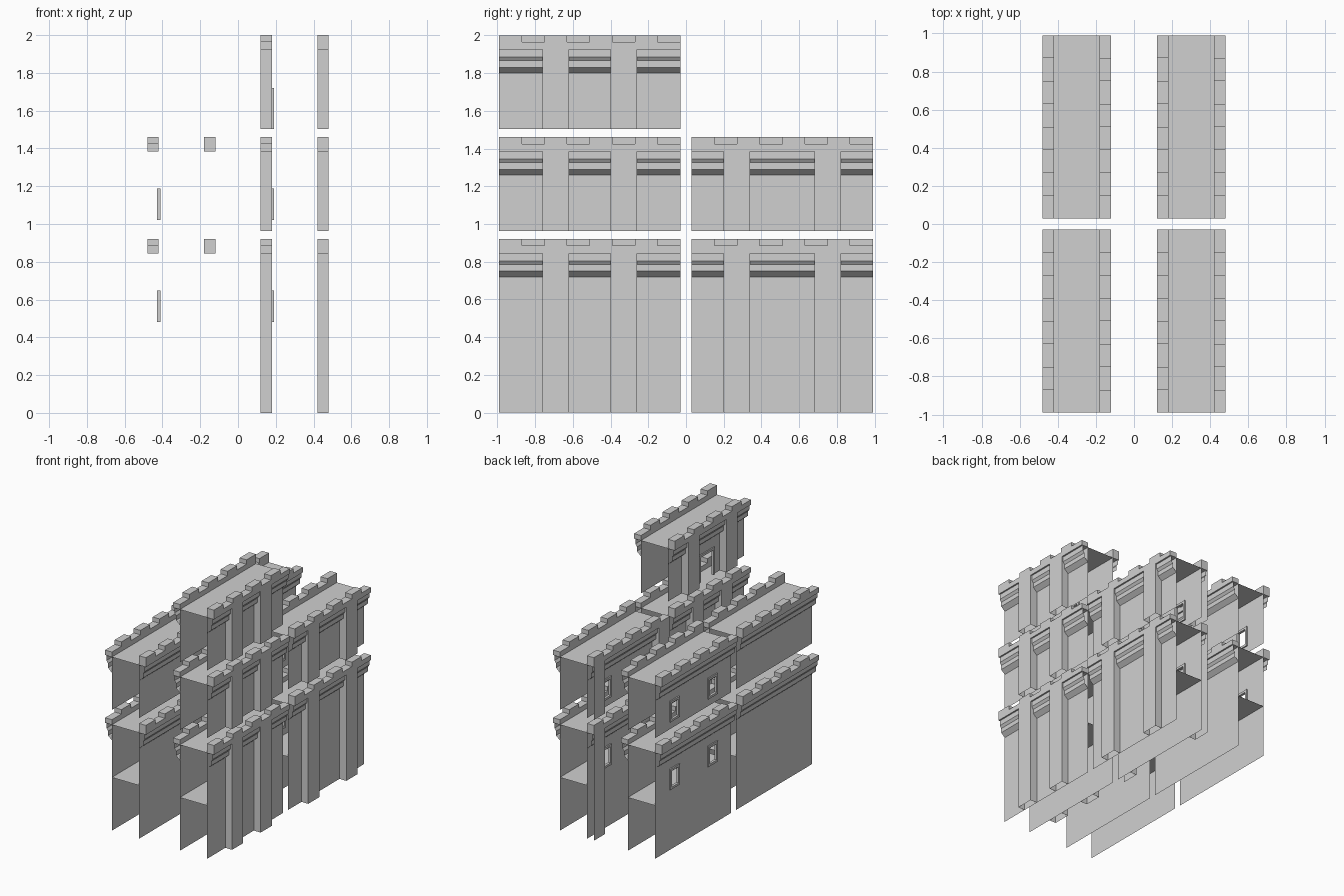
import bpy, bmesh

cube = bpy.data.objects.get("Cube")
if cube:
    bpy.data.objects.remove(cube, do_unlink=True)

grey = bpy.data.materials.new("stone_grey")
grey.use_nodes = True
colour = (0.63, 0.63, 0.63, 1)
grey.diffuse_color = colour
grey.node_tree.nodes["Principled BSDF"].inputs["Base Color"].default_value = colour

HALF = 0.12      # half the distance between the two walls
DEPTH = 0.06     # overhang of parapets and pillars
LENGTH = 0.96
PILLAR = 0.14
PARAPET = 0.075  # parapet height, merlons included


def finish(name, bm):
    mesh = bpy.data.meshes.new(name)
    bm.to_mesh(mesh)
    bm.free()
    mesh.materials.append(grey)
    obj = bpy.data.objects.new(name, mesh)
    bpy.context.collection.objects.link(obj)


def quad(bm, *points):
    bm.faces.new([bm.verts.new(p) for p in points])


def box(bm, xs, ys, zs):
    (x0, x1), (y0, y1), (z0, z1) = sorted(xs), sorted(ys), sorted(zs)
    made = bmesh.ops.create_cube(bm, size=1)["verts"]
    bmesh.ops.scale(bm, vec=(x1 - x0, y1 - y0, z1 - z0), verts=made)
    bmesh.ops.translate(bm, vec=((x0 + x1) / 2, (y0 + y1) / 2, (z0 + z1) / 2), verts=made)


def sheet_wall(name, x, y0, y1, z0, z1, holes):
    """Thin wall split into cells, leaving out the openings."""
    bm = bmesh.new()
    ys = sorted({y0, y1} | {v for h in holes for v in h[:2]})
    zs = sorted({z0, z1} | {v for h in holes for v in h[2:]})
    for a, b in zip(ys, ys[1:]):
        for c, d in zip(zs, zs[1:]):
            my, mz = (a + b) / 2, (c + d) / 2
            if not any(h[0] < my < h[1] and h[2] < mz < h[3] for h in holes):
                quad(bm, (x, a, c), (x, b, c), (x, b, d), (x, a, d))
    finish(name, bm)


def frame(name, x, hole, sill):
    """Bars around an opening, on both faces of the wall."""
    bm = bmesh.new()
    a, b, c, d = hole
    t = 0.018
    xs = (x - 0.01, x + 0.01)
    low = c - t if sill else c
    box(bm, xs, (a - t, a), (low, d + t))
    box(bm, xs, (b, b + t), (low, d + t))
    box(bm, xs, (a, b), (d, d + t))
    if sill:
        box(bm, xs, (a, b), (c - t, c))
    finish(name, bm)


def pillar_shells(name, x, out, y0, starts, z0, z1):
    """Hollow pillars, left open below and where they meet a module end."""
    bm = bmesh.new()
    for p in starts:
        a, b = y0 + p, y0 + p + PILLAR
        quad(bm, (out, a, z0), (out, b, z0), (out, b, z1), (out, a, z1))
        for y, at_end in ((a, p == 0), (b, p + PILLAR >= LENGTH)):
            if not at_end:
                quad(bm, (x, y, z0), (out, y, z0), (out, y, z1), (x, y, z1))
    bmesh.ops.remove_doubles(bm, verts=bm.verts, dist=0.0001)
    finish(name, bm)


def side(name, cx, d, y0, base, top, pillars, holes, sill):
    """One long side: wall, cornice, parapet, pillars and opening frames."""
    x, y1 = cx + d * HALF, y0 + LENGTH
    course, under = top - 0.035, top - PARAPET
    sheet_wall(name + "_wall", x, y0, y1, base, under, holes)
    for i, h in enumerate(holes):
        frame(f"{name}_frame_{i}", x, h, sill)

    # Stepped cornice, open at its ends
    bm = bmesh.new()
    profile = [(0.048, under), (0.048, top - 0.115), (0.034, top - 0.135),
               (0.034, top - 0.17), (0, top - 0.2)]
    for (o0, za), (o1, zb) in zip(profile, profile[1:]):
        xa, xb = x + d * o0, x + d * o1
        quad(bm, (xa, y0, za), (xa, y1, za), (xb, y1, zb), (xb, y0, zb))
    bmesh.ops.remove_doubles(bm, verts=bm.verts, dist=0.0001)
    finish(name + "_cornice", bm)

    # Parapet with merlons staggered between the two sides
    bm = bmesh.new()
    out = (x, x + d * DEPTH)
    box(bm, out, (y0, y1), (under, course))
    step = LENGTH / 8
    for i in range(0 if d > 0 else 1, 8, 2):
        box(bm, out, (y0 + i * step, y0 + (i + 1) * step), (course, top))
    finish(name + "_parapet", bm)

    if pillars:
        pillar_shells(name + "_pillars", x, x + d * DEPTH, y0, pillars, base, under)


def slab(name, cx, y0, z):
    bm = bmesh.new()
    a, b, y1 = cx - HALF, cx + HALF, y0 + LENGTH
    quad(bm, (a, y0, z), (b, y0, z), (b, y1, z), (a, y1, z))
    finish(name, bm)


def window_pair(y0, top):
    return [(y0 + c - 0.042, y0 + c + 0.042, top - 0.42, top - 0.291) for c in (0.24, 0.72)]


FRONT, BACK = -0.99, 0.03
THREE_BAY = (0.23, 0.59)
WIDE_BAY = (0.17, 0.65)
END_PIERS = (0, LENGTH - PILLAR)
LEVELS = [("lower", 0, 0.92), ("middle", 0.963, 1.46), ("upper", 1.503, 2.0)]

for level, base, top in LEVELS:
    for row, y0 in (("front", FRONT), ("back", BACK)):
        for col, cx in (("right", -0.3), ("left", 0.3)):
            if level == "upper" and (row, col) != ("front", "left"):
                continue
            name = f"{level}_{row}_{col}"
            outer, inner, holes, sill = (), (), [], True
            if col == "left":
                outer, inner = (THREE_BAY, THREE_BAY) if row == "front" else (WIDE_BAY, END_PIERS)
            if row == "back":
                holes = window_pair(y0, top)
            if level == "upper":
                mid = y0 + LENGTH / 2
                inner = WIDE_BAY
                holes, sill = [(mid - 0.08, mid + 0.08, base, top - 0.298)], False
            side(name + "_plus", cx, 1, y0, base, top, outer, [], True)
            side(name + "_minus", cx, -1, y0, base, top, inner, holes, sill)
            slab(name + "_roof", cx, y0, top - PARAPET)
            if level == "lower":
                slab(name + "_floor", cx, y0, 0.425)
